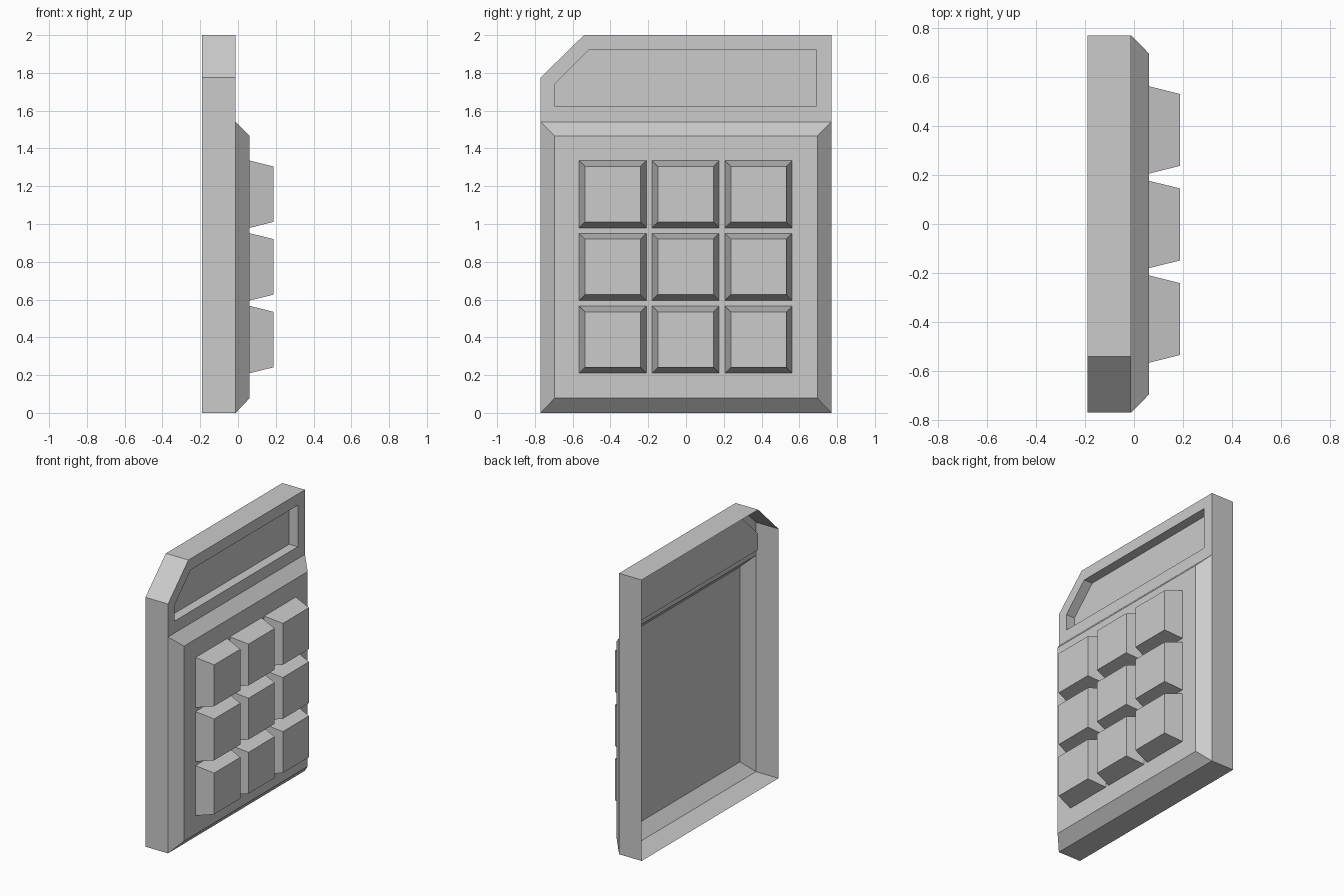
import bpy, bmesh

if "Cube" in bpy.data.objects:
    bpy.data.objects.remove(bpy.data.objects["Cube"])


def rect(y0, y1, z0, z1):
    return [(y0, z0), (y1, z0), (y1, z1), (y0, z1)]


def square(cy, cz, h):
    return rect(cy - h, cy + h, cz - h, cz + h)


def loft(bm, sections, cap=True):
    """Bridge (x, outline) sections; outlines run anticlockwise seen from +x."""
    rings = [[bm.verts.new((x, y, z)) for y, z in pts] for x, pts in sections]
    for a, b in zip(rings, rings[1:]):
        n = len(a)
        for i in range(n):
            j = (i + 1) % n
            bm.faces.new((a[i], a[j], b[j], b[i]))
    if cap:
        bm.faces.new(rings[-1])


def finish(name, bm):
    bmesh.ops.remove_doubles(bm, verts=bm.verts[:], dist=1e-4)
    mesh = bpy.data.meshes.new(name)
    bm.to_mesh(mesh)
    bm.free()
    obj = bpy.data.objects.new(name, mesh)
    bpy.context.collection.objects.link(obj)
    return obj


W, SPLIT = 0.77, 1.54
BACK, PLATE, RAISED, KEY_TOP, RECESS = -0.19, -0.012, 0.062, 0.187, -0.08

# Thin casing, open at the back
bm = bmesh.new()
head = [(-W, SPLIT), (W, SPLIT), (W, 2), (-0.54, 2), (-W, 1.775)]
screen = [(-0.695, 1.625), (0.69, 1.625), (0.69, 1.92), (-0.515, 1.92), (-0.695, 1.74)]
outline = [(-W, 0), (W, 0)] + head[1:] + head[:1]
# side walls
loft(bm, [(BACK, outline), (PLATE, outline)], cap=False)
# head plate with sunken screen
loft(bm, [(PLATE, head), (PLATE, screen), (RECESS, screen)])
# bevelled raised keypad panel
loft(bm, [(PLATE, rect(-W, W, 0, SPLIT)), (RAISED, rect(-0.695, 0.695, 0.078, 1.466))])
finish("casing", bm)

# Nine tapered keys
for row in range(3):
    for col in range(3):
        cy, cz = -0.002 + 0.386 * (col - 1), 0.773 + 0.385 * (row - 1)
        bm = bmesh.new()
        loft(bm, [(RAISED, square(cy, cz, 0.178)), (KEY_TOP, square(cy, cz, 0.147))])
        finish(f"key_{row + 1}_{col + 1}", bm)
